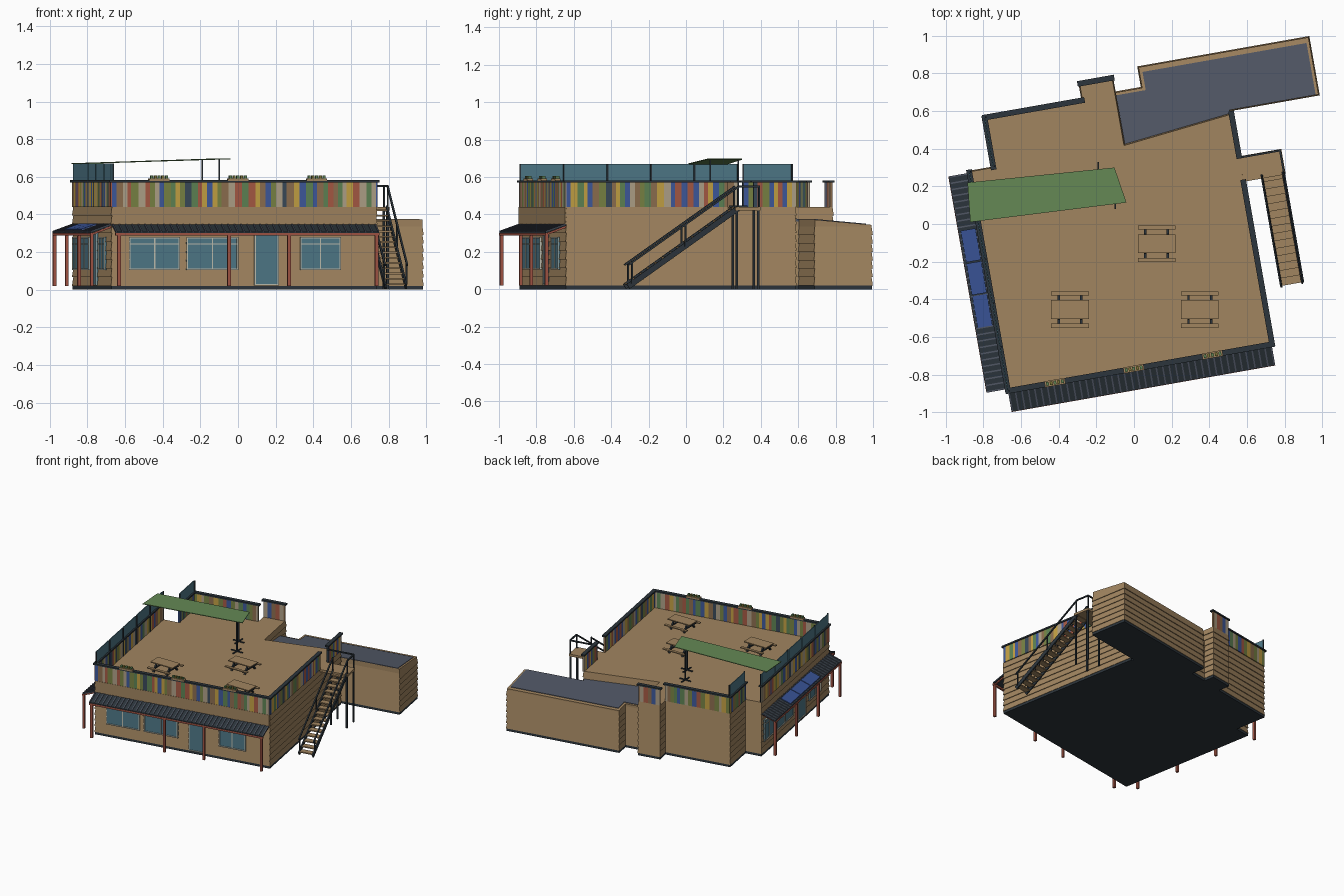
import bpy, bmesh, math, random
from mathutils import Vector, Matrix

if "Cube" in bpy.data.objects:
    bpy.data.objects.remove(bpy.data.objects["Cube"])

random.seed(4)
ROT = Matrix.Rotation(math.radians(10), 4, 'Z')   # whole building is turned 10 degrees


def mat(name, r, g, b):
    m = bpy.data.materials.new(name)
    m.diffuse_color = tuple((c / 255) ** 2.2 for c in (r, g, b)) + (1,)
    m.use_nodes = True
    m.node_tree.nodes["Principled BSDF"].inputs["Base Color"].default_value = m.diffuse_color
    return m


WOOD = mat("wood", 160, 132, 96)
DARK = mat("dark_trim", 48, 56, 62)
SLATE = mat("slate_roof", 82, 88, 102)
GLASS = mat("glass", 80, 120, 135)
FRAME = mat("pale_frame", 190, 190, 175)
RED = mat("red_post", 160, 85, 70)
BLUE = mat("panel_blue", 60, 85, 150)
GREEN = mat("canopy_green", 100, 135, 85)
OLIVE = mat("planter_olive", 120, 115, 55)
PLANKS = [mat("plank_%d" % i, *c) for i, c in enumerate([
    (175, 160, 135), (65, 90, 155), (95, 130, 85), (195, 160, 70),
    (140, 110, 80), (165, 90, 70), (60, 75, 90), (120, 130, 70)])]


class Part:
    """Collects solid blocks into one named mesh object."""
    def __init__(self, name, *mats):
        self.name, self.mats, self.bm = name, mats, bmesh.new()

    def hexa(self, low, top, m=0):
        v = [self.bm.verts.new(p) for p in list(low) + list(top)]
        for f in ((3, 2, 1, 0), (4, 5, 6, 7), (0, 1, 5, 4), (1, 2, 6, 5), (2, 3, 7, 6), (3, 0, 4, 7)):
            self.bm.faces.new([v[i] for i in f]).material_index = m

    def box(self, a, b, m=0):
        (x0, x1), (y0, y1), (z0, z1) = [sorted(p) for p in zip(a, b)]
        ring = [(x0, y0), (x1, y0), (x1, y1), (x0, y1)]
        self.hexa([(*p, z0) for p in ring], [(*p, z1) for p in ring], m)

    def beam(self, p, q, w, h=None, m=0):
        p, q, h = Vector(p), Vector(q), h or w
        d = (q - p).normalized()
        s = d.cross(Vector((0, 0, 1)) if abs(d.z) < .99 else Vector((0, 1, 0))).normalized()
        t = s.cross(d)
        o = [s * i * w / 2 + t * j * h / 2 for i, j in ((-1, -1), (1, -1), (1, 1), (-1, 1))]
        self.hexa([p + k for k in o], [q + k for k in o], m)

    def prism(self, rings, m=0):
        vs = [[self.bm.verts.new(p) for p in r] for r in rings]
        n = len(vs[0])
        for a, b in zip(vs, vs[1:]):
            for i in range(n):
                self.bm.faces.new((a[i], a[(i + 1) % n], b[(i + 1) % n], b[i])).material_index = m
        self.bm.faces.new(vs[0][::-1]).material_index = m
        self.bm.faces.new(vs[-1]).material_index = m

    def done(self, rotate=True):
        bmesh.ops.recalc_face_normals(self.bm, faces=self.bm.faces)
        if rotate:
            self.bm.transform(ROT)
        me = bpy.data.meshes.new(self.name)
        self.bm.to_mesh(me)
        self.bm.free()
        for m in self.mats:
            me.materials.append(m)
        bpy.context.collection.objects.link(bpy.data.objects.new(self.name, me))


def offset(poly, d):
    out = []
    for i, p in enumerate(poly):
        a, b, c = Vector(poly[i - 1]), Vector(p), Vector(poly[(i + 1) % len(poly)])
        e, f = (b - a).normalized(), (c - b).normalized()
        n1, n2 = Vector((e.y, -e.x)), Vector((f.y, -f.x))
        out.append(b + (n1 + n2) * d / (1 + n1.dot(n2)))
    return out


def lapped(name, poly, z0, z1, count, top=None):
    rings = []
    for i in range(count):
        lo, hi = z0 + (z1 - z0) * i / count, z0 + (z1 - z0) * (i + 1) / count
        rings.append([(*p, lo) for p in offset(poly, .006)])
        rings.append([(*p, hi) for p in poly])
    if top:
        rings.append([(*p, top(p[1])) for p in poly])
    w = Part(name, WOOD)
    w.prism(rings)
    w.done()


# body: main block with a notched deck, and the lower rear wing
L, R, F, B = -.814, .612, -.757, .695
main = [(L, F), (R, F), (R, .485), (.02, .42), (.02, .792), (-.155, .792),
        (-.155, B), (-.684, B), (-.684, .425), (L, .425)]
wing = [(.01, .40), (.60, .40), (.60, .508), (1.085, .508), (1.085, .816), (.168, .816), (.168, .705), (.01, .705)]
slope = lambda v: .38 - .09 * (v - .42)
lapped("main_walls", main, .02, .44, 9)
lapped("wing_walls", wing, .02, .335, 7, slope)
for name, poly in (("main_foundation", main), ("wing_foundation", wing)):
    s = Part(name, DARK)
    s.prism([[(*p, z) for p in offset(poly, .003)] for z in (0, .021)])
    s.done()
grey = [(.015, .40), (.605, .40), (.605, .509), (1.07, .509), (1.07, .788), (.185, .788), (.185, .69), (.015, .69)]
r = Part("wing_roof", SLATE)
r.prism([[(*p, slope(p[1]) + dz) for p in grey] for dz in (-.01, .004)])
r.done()
f = Part("front_fascia", WOOD)
f.box((L, F - .009, .35), (R, F, .44))
f.done()

# coloured plank parapets with dark caps
runs = [((L, F), (R, F)), ((R, F), (R, .12)), ((R, .257), (R, .49)), ((L, F), (L, .425)),
        ((-.684, .425), (-.684, B)), ((-.684, B), (-.156, B)), ((-.155, .785), (.02, .785))]
pk, cap = Part("parapet_planks", *PLANKS), Part("parapet_caps", DARK)
for a, b in runs:
    a, b = Vector((*a, 0)), Vector((*b, 0))
    d, length, s, last = (b - a).normalized(), (b - a).length, 0, -1
    while s < length - .002:
        w = min(random.uniform(.02, .04), length - s)
        k = random.choice([i for i in range(8) if i != last])
        last = k
        z = Vector((0, 0, .505))
        pk.beam(a + d * s + z, a + d * (s + w) + z, .014, .132, k)
        s += w
    z = Vector((0, 0, .576))
    cap.beam(a - d * .012 + z, b + d * .012 + z, .03, .012)
pk.done()
cap.done()

# glass wind screen above the left parapets
g = Part("wind_screen", GLASS, DARK)
for u, v0, v1, n in ((L, F, .425, 5), (-.684, .43, B, 1)):
    st = (v1 - v0) / n
    for i in range(n):
        g.box((u - .003, v0 + i * st + .005, .57), (u + .003, v0 + (i + 1) * st - .005, .67))
    for i in range(n + 1):
        g.box((u + .003, v0 + i * st - .004, .44), (u + .01, v0 + i * st + .004, .67), 1)
g.done()

# windows and doors on the front and left walls
side_map = {"front": lambda a, d, z: (a, F - d, z), "left": lambda a, d, z: (L - d, a, z)}
openings = {"front": [(-.723, -.448, 0), (-.413, -.134, 0), (-.047, .085, 1), (.2, .42, 0)],
            "left": [(-.6, -.4, 0), (-.34, -.2, 1), (-.12, .18, 0), (.22, .39, 0)]}
for side, items in openings.items():
    P, w = side_map[side], Part(side + "_windows", GLASS, FRAME)
    for a, b, door in items:
        z0, z1, t = (.022, .30, .008) if door else (.105, .28, .008)
        w.box(P(a, 0, z0), P(b, .009, z1))
        bars = [(a, a + t, z0, z1), (b - t, b, z0, z1), (a, b, z0, z0 + t), (a, b, z1 - t, z1)]
        if not door:
            c = (a + b) / 2
            bars += [(c - .003, c + .003, z0, z1), (a, b, .24, .246)]
        for p, q, y0, y1 in bars:
            w.box(P(p, 0, y0), P(q, .014, y1), 1)
    w.done()

# lean-to porch roofs with ribs, edge beams and red posts
for side, a, b, posts in (("front", L, R - .003, (-.795, -.2, .123, .595)), ("left", F + .01, .42, (-.735, -.35, .03, .405))):
    P = side_map[side]
    s = Part(side + "_porch_roof", DARK, SLATE, BLUE)
    strip = lambda p, q, lo, hi, m, d0=0, d1=.112: s.hexa(
        *[[P(x, d, .348 - d * .36 + k) for x, d in ((p, d0), (q, d0), (q, d1), (p, d1))] for k in (lo, hi)], m)
    strip(a, b, -.008, 0, 0)
    n = int((b - a) / .034)
    for i in range(n + 1):
        x = a + (b - a - .008) * i / n
        strip(x, x + .008, 0, .005, 1)
    if side == "left":
        for i in range(3):
            strip(-.4 + i * .177, -.4 + i * .177 + .17, .005, .011, 2, .02, .1)
    s.done()
    t = Part(side + "_porch_posts", RED)
    t.box(P(a, .100, .288), P(b, .114, .302))
    for x in posts:
        t.box(P(x - .009, .096, .02), P(x + .009, .114, .30))
        t.beam(P(x, .105, .295), P(x, 0, .334), .01)
    t.done()

# outside stair, landing and handrails
st = Part("stair", WOOD, DARK)
N = 15
for i in range(N):
    v, z = -.46 + i * .04, .03 + i * .028
    st.box((.714, v, z - .005), (.826, v + .046, z + .004))
for u in (.714, .826):
    st.beam((u, -.46, .015), (u, .14, .435), .01, .03, 1)
st.box((R, .12, .422), (.84, .257, .44))
for u in (.70, .83):
    for v in (.13, .245):
        st.box((u - .006, v - .006, 0), (u + .006, v + .006, .425), 1)
st.done()
hr = Part("stair_handrails", DARK)
for u in (.712, .832):
    hr.beam((u, -.46, .13), (u, .14, .55), .01)
    for v, z in ((-.44, .03), (-.15, .23), (.135, .44)):
        hr.beam((u, v, z), (u, v, z + .113), .008)
hr.beam((.832, .14, .55), (.832, .25, .55), .01)
hr.beam((.832, .25, .55), (R, .25, .55), .01)
hr.beam((.832, .25, .44), (.832, .25, .55), .008)
hr.done()

# green shade canopy on two thin posts
c = Part("shade_canopy", GREEN)
pts = [(-.87, .01, .672), (-.04, .114, .698), (-.104, .30, .698), (-.885, .22, .672)]
c.hexa([(x, y, z - .005) for x, y, z in pts], pts)
c.done(False)
cp = Part("canopy_posts", DARK)
for x, y in ((-.10, .13), (-.19, .28)):
    cp.beam((x, y, .44), (x, y, .693), .009)
    for dx, dy in ((.05, 0), (0, .05)):
        cp.beam((x - dx, y - dy, .444), (x + dx, y + dy, .444), .008)
cp.done(False)

# picnic tables with benches
for i, (x, y) in enumerate(((.12, -.105), (-.34, -.455), (.35, -.455))):
    t = Part("picnic_table_%d" % (i + 1), WOOD, DARK)
    t.box((x - .1, y - .05, .502), (x + .1, y + .05, .51))
    for s in (-1, 1):
        t.box((x - .1, y + s * .075, .472), (x + .1, y + s * .097, .48))
        e = x + s * .06
        t.box((e - .006, y - .09, .464), (e + .006, y + .09, .472), 1)
        for k in (-1, 1):
            t.beam((e, y + k * .065, .44), (e, y + k * .025, .502), .012, m=1)
    t.done(False)

# planters on the front parapet
p = Part("parapet_planters", OLIVE, WOOD, PLANKS[2])
for u in (-.56, -.135, .29):
    p.box((u - .055, F - .016, .578), (u + .055, F + .016, .592), 1)
    for i in range(5):
        x = u - .04 + i * .02
        p.box((x - .007, F - .01, .592), (x + .007, F + .01, .606), 0 if i % 2 else 2)
p.done()
